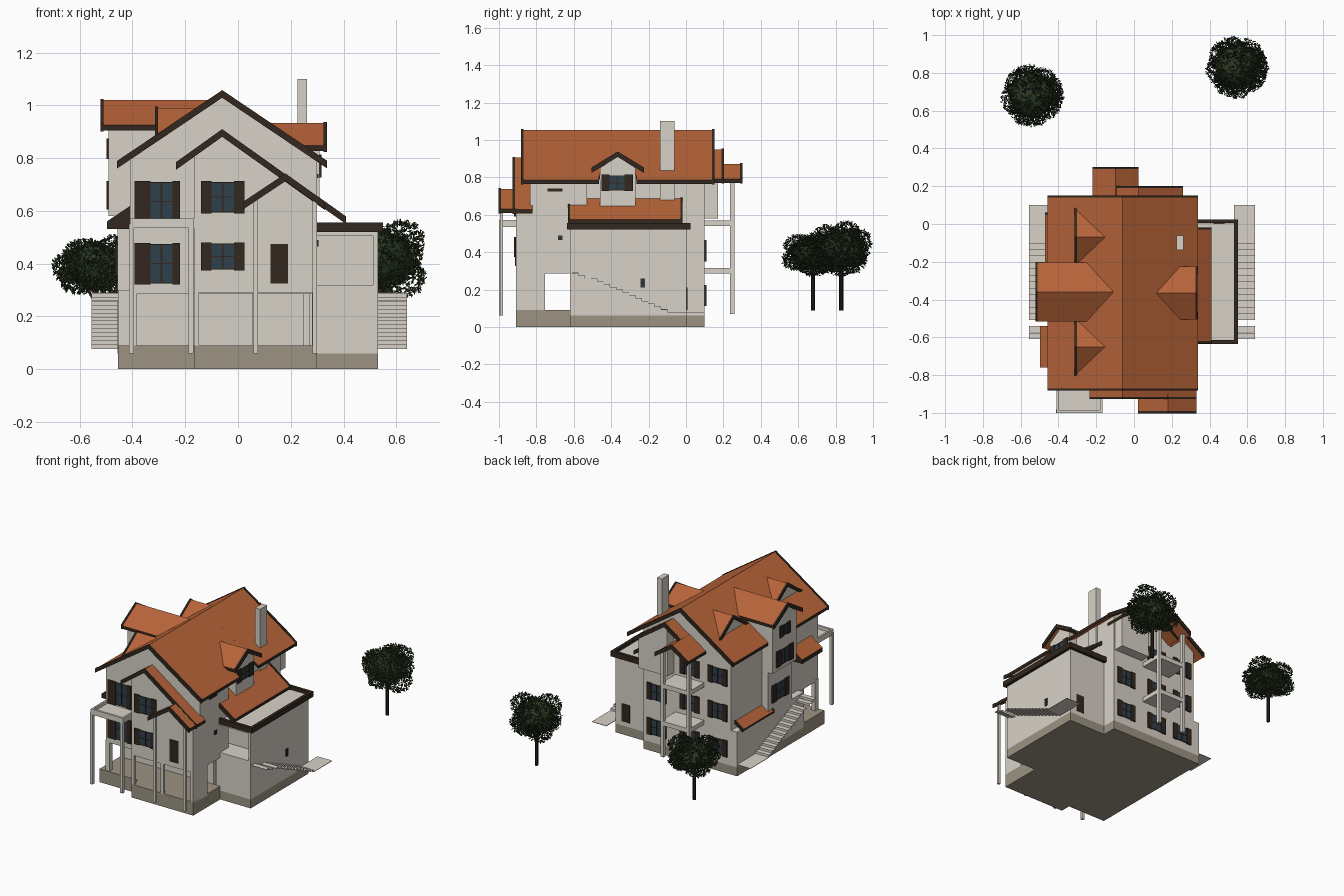
import bpy, bmesh, math, random
from mathutils import Vector

if "Cube" in bpy.data.objects:
    bpy.data.objects.remove(bpy.data.objects["Cube"])
random.seed(4)

def mat(name, r, g, b):
    m = bpy.data.materials.new(name)
    m.diffuse_color = (r, g, b, 1)
    m.use_nodes = True
    m.node_tree.nodes["Principled BSDF"].inputs["Base Color"].default_value = m.diffuse_color
    return m
WALL = mat("plaster", .69, .645, .575)
ROOF = mat("roof_tile", .47, .125, .04)
TRIM = mat("dark_wood", .032, .021, .013)
BASE = mat("plinth_stone", .335, .295, .225)
GLASS = mat("window_glass", .028, .05, .072)
LEAF = mat("foliage", .024, .042, .016)
BARK = mat("bark", .02, .015, .011)

def finish(name, bm, mats, rule=None):
    bmesh.ops.recalc_face_normals(bm, faces=bm.faces)
    bm.normal_update()
    if rule:
        for f in bm.faces:
            f.material_index = rule(f)
    me = bpy.data.meshes.new(name)
    bm.to_mesh(me)
    bm.free()
    for m in mats:
        me.materials.append(m)
    ob = bpy.data.objects.new(name, me)
    bpy.context.collection.objects.link(ob)
    return ob

def prism(name, pts, axis, a, b, mats, rule=None):
    """Extrude a 2D profile along an axis: y takes (x,z), x takes (y,z), z takes (x,y)."""
    put = {'y': lambda p, t: (p[0], t, p[1]), 'x': lambda p, t: (t, p[0], p[1]),
           'z': lambda p, t: (p[0], p[1], t)}[axis]
    bm = bmesh.new()
    A = [bm.verts.new(put(p, a)) for p in pts]
    B = [bm.verts.new(put(p, b)) for p in pts]
    bm.faces.new(A)
    bm.faces.new(B[::-1])
    n = len(pts)
    for i in range(n):
        bm.faces.new((A[i], B[i], B[(i + 1) % n], A[(i + 1) % n]))
    return finish(name, bm, mats if isinstance(mats, list) else [mats], rule)

def box(name, x0, x1, y0, y1, z0, z1, m):
    return prism(name, [(x0, y0), (x1, y0), (x1, y1), (x0, y1)], 'z', z0, z1, m)

def roof(name, line, axis, a, b, t=.02, rims=(True, True)):
    """Tiled slab following a line, tile colour on both slopes, dark wood edges and verge boards."""
    prof = line + [(p, z - t) for p, z in line[::-1]]
    prism(name, prof, axis, a, b, [ROOF, TRIM], lambda f: 0 if abs(f.normal.z) > .3 else 1)
    verge = [(p, z + .005) for p, z in line] + [(p, z - t - .004) for p, z in line[::-1]]
    for use, e, d in ((rims[0], a, .01), (rims[1], b, -.01)):
        if use:
            prism(name + "_verge", verge, axis, e - d * .2, e + d, TRIM)

def window(name, face, pos, c, z0, z1, w, s1=.035, s2=None, shutters=True, glass=GLASS):
    """Plates on a wall; face is '-y','y','-x' or 'x', pos is the wall plane."""
    s2 = s1 if s2 is None else s2
    d = -1 if face[0] == '-' else 1
    def plate(n, a, b, p, q, t, m):
        lo, hi = sorted((pos - d * .002, pos + d * t))
        if face[-1] == 'y':
            box(n, a, b, lo, hi, p, q, m)
        else:
            box(n, lo, hi, a, b, p, q, m)
    plate(name + "_pane", c - w / 2, c + w / 2, z0, z1, .004, glass)
    if glass is GLASS:
        plate(name + "_mullion", c - .003, c + .003, z0, z1, .006, TRIM)
        for z in (z0 + .002, (z0 + z1) / 2, z1 - .002):
            plate(name + "_bar", c - w / 2, c + w / 2, z - .002, z + .002, .006, TRIM)
    if shutters:
        plate(name + "_shutter", c - w / 2 - s1, c - w / 2, z0 - .004, z1 + .004, .009, TRIM)
        plate(name + "_shutter", c + w / 2, c + w / 2 + s2, z0 - .004, z1 + .004, .009, TRIM)

main = lambda x: 1.035 - .67 * abs(x + .06)      # underside of main roof
front = lambda x: .888 - .713 * abs(x + .06)     # underside of front gable

# plinth
prism("plinth", [(-.455, .1), (-.455, -.62), (.53, -.62), (.53, .003), (.25, .003), (.25, .1)], 'z', 0, .06, BASE)
prism("porch_plinth", [(-.455, -.615), (-.455, -.84), (-.167, -.84), (-.167, -.91), (.3, -.91), (.3, -.615)], 'z', 0, .09, BASE)

# main walls
box("ground_floor", -.455, .25, -.62, .1, .06, .3, WALL)
box("porch_ceiling", -.41, .3, -.835, -.6, .285, .3, WALL)
for n, xr, y0, y1 in (("front_house", .3, -.835, -.53), ("rear_house", .25, -.53, .1)):
    prism(n, [(-.41, .29), (xr, .29), (xr, main(xr)), (-.06, main(-.06)), (-.41, main(-.41))], 'y', y0, y1, WALL)
prism("front_bay", [(-.167, .29), (.3, .29), (.3, front(.3)), (-.06, front(-.06)), (-.167, front(-.167))], 'y', -.91, -.8, WALL)
box("porch_side_wall", .28, .3, -.91, -.755, .08, .3, WALL)
for x in (-.167, .055):
    box("porch_post", x, x + .02, -.91, -.89, .08, .3, WALL)
box("porch_post", -.413, -.385, -.835, -.8, .08, .3, WALL)

# main roof, notched where the side bays rise through the eaves
full = [(-.458, .785), (-.06, 1.053), (.338, .785)]
notch = [(-.43, .804), (-.06, 1.053), (.302, .809)]
roof("main_roof_front", full, 'y', -.88, -.465, rims=(True, False))
roof("main_roof_middle", notch, 'y', -.465, -.265, rims=(False, False))
roof("main_roof_rear", full, 'y', -.265, .15, rims=(False, True))

# front and annex roofs
roof("front_gable_roof", [(-.235, .78), (-.06, .905), (.33, .627)], 'y', -.925, -.82, rims=(True, False))
roof("front_porch_roof", [(.02, .63), (.18, .737), (.33, .63)], 'y', -1, -.9, rims=(True, False))
roof("annex_pent_roof", [(.22, .709), (.41, .574)], 'y', -.63, -.02)
for x in (.058, .283):
    box("front_porch_post", x, x + .017, -.995, -.978, .06, .64, WALL)

# flat-roofed annex with a front loggia
box("annex", .2, .53, -.48, .003, .06, .535, WALL)
box("annex_loggia_floor", .27, .53, -.62, -.47, .06, .32, WALL)
box("annex_loggia_wall", .512, .53, -.62, -.47, .32, .535, WALL)
box("annex_loggia_lintel", .3, .53, -.62, -.47, .505, .535, WALL)
box("annex_parapet_front", .3, .55, -.635, -.615, .52, .557, TRIM)
box("annex_parapet_back", .25, .55, .005, .025, .52, .557, TRIM)
box("annex_parapet_side", .53, .55, -.635, .025, .52, .557, TRIM)
window("annex_window", 'x', .53, -.232, .21, .26, .024, shutters=False)
window("annex_door", 'y', .003, .45, .09, .21, .06, shutters=False, glass=TRIM)

# left cross gable
roof("left_wing_roof", [(-.515, .925), (-.36, 1.02), (-.205, .925)], 'x', -.52, -.11, rims=(True, False))
prism("left_wing", [(-.49, .58), (-.23, .58), (-.23, .915), (-.36, 1.0), (-.49, .915)], 'x', -.49, -.3, WALL)
box("left_wing_lower", -.457, -.4, -.49, -.23, .06, .6, WALL)
window("left_wing_window", '-x', -.457, -.36, .36, .47, .09, .045)
window("left_wing_window", '-x', -.49, -.36, .61, .71, .09, .045)
window("left_wing_attic_window", '-x', -.49, -.36, .8, .87, .05, .03)

# small triangular dormers on the left slope
for y in (-.07, -.65):
    roof("left_dormer_roof", [(y - .155, .88), (y, .99), (y + .155, .88)], 'x', -.313, -.15, .015, (True, False))
    prism("left_dormer_gable", [(y - .14, .87), (y + .14, .87), (y, .975)], 'x', -.303, -.25, WALL)

# right dormer
roof("right_dormer_roof", [(-.505, .848), (-.365, .933), (-.225, .848)], 'x', .115, .335, rims=(False, True))
prism("right_dormer", [(-.46, .645), (-.27, .645), (-.27, .85), (-.365, .91), (-.46, .85)], 'x', .2, .308, WALL)
window("right_dormer_window", 'x', .308, -.368, .73, .81, .08, .045)

# chimney, left pent roofs
box("chimney", .225, .262, -.138, -.062, .68, 1.1, WALL)
prism("left_pent_roof", [(-.497, .56), (-.405, .622), (-.405, .532), (-.497, .532)], 'y', -.76, -.54,
      [ROOF, TRIM], lambda f: 0 if f.normal.z > .3 else 1)
roof("left_low_roof", [(-.47, .305), (-.4, .355)], 'y', -.28, .06, .012)

# front balcony on posts
box("front_balcony", -.41, -.167, -1, -.83, .535, .55, WALL)
for x0, x1, y0, y1 in ((-.41, -.167, -1, -.985), (-.41, -.398, -1, -.83), (-.179, -.167, -1, -.9)):
    box("front_balcony_rim", x0, x1, y0, y1, .535, .572, WALL)
for x in (-.413, -.187):
    box("front_balcony_post", x, x + .018, -1, -.982, .06, .55, WALL)

# front openings and right-hand wall slots
window("front_left_door", '-y', -.835, -.29, .325, .475, .085, .06, .028)
window("front_left_door", '-y', -.835, -.29, .56, .71, .085, .06, .028)
for z0, z1 in ((.378, .477), (.595, .71)):
    window("front_bay_window", '-y', -.91, -.058, z0, z1, .085, .04)
window("front_door", '-y', -.91, .157, .325, .475, .066, shutters=False, glass=TRIM)
window("side_window", 'x', .3, -.672, .465, .49, .025, shutters=False)
window("side_slot", 'x', .3, -.7, .725, .74, .08, shutters=False)

# rear gables, balconies and windows
roof("rear_gable_roof", [(-.2, .795), (.025, .95), (.26, .79)], 'y', .05, .2, rims=(False, True))
prism("rear_bay", [(.02, .58), (.24, .58), (.24, .785), (.025, .93)], 'y', .05, .17, WALL)
roof("rear_balcony_roof", [(-.22, .79), (-.098, .872), (.025, .79)], 'y', .08, .3, rims=(False, True))
for z in (.3, .555):
    box("rear_balcony", -.205, .01, .09, .258, z - .015, z + .015, WALL)
for x in (-.205, -.012):
    box("rear_balcony_post", x, x + .022, .236, .258, .07, .785, WALL)
for x in (-.31, -.1, .15):
    for z in (.115, .355, .595):
        if x < 0 or z < .5:
            window("rear_window", 'y', .1, x, z, z + .105, .075, .035)

# outside stairs on both sides: thin treads and risers
for s, xa, xb in ((-1, -.555, -.455), (1, .53, .64)):
    box("stair_landing", xa, xb, -.1, .1, .077, .08, WALL)
    for i in range(14):
        y = -.1 - .034 * i if i < 12 else -.54 - .036 * (i - 12)
        z = .08 + .015 * (i + 1)
        box("stair_tread", xa, xb, y - .034, y, z - .003, z, WALL)
        box("stair_riser", xa, xb, y - .002, y, z - .015, z, WALL)

# trees
def tree(x, y, zc, r, rz):
    bm = bmesh.new()
    lumps = [(Vector((0, 0, 0)), .8)]
    for i in range(9):
        a = i * 2.4
        lumps.append((Vector((math.cos(a) * .5, math.sin(a) * .5, -.5 + .125 * i)), .5))
    for c, q in lumps:
        for k in range(1100 if q > .6 else 480):
            d = Vector([random.gauss(0, 1) for _ in range(3)]).normalized()
            p = c + d * q * random.uniform(.8, 1.05)
            p = Vector((x + p.x * r, y + p.y * r, zc + p.z * rz))
            u = Vector([random.gauss(0, 1) for _ in range(3)]).normalized()
            v = u.orthogonal().normalized()
            vs = [bm.verts.new(p + o) for o in (u * .009, v * .005, u * -.009, v * -.005)]
            bm.faces.new(vs)
    ball = bmesh.ops.create_icosphere(bm, subdivisions=2, radius=.72)["verts"]
    for v in ball:
        v.co = Vector((x + v.co.x * r, y + v.co.y * r, zc + v.co.z * rz))
    finish("tree_crown", bm, [LEAF])
    ring = [(x + .011 * math.cos(i * math.pi / 4), y + .011 * math.sin(i * math.pi / 4)) for i in range(8)]
    prism("tree_trunk", ring, 'z', .087, zc, BARK)
    for dx in (-1, 1):      # forked branches
        prism("tree_branch", [(x - .006, zc - .14), (x + .006, zc - .14), (x + dx * .07 + .004, zc - .02),
                              (x + dx * .07 - .004, zc - .02)], 'y', y - .005, y + .005, BARK)
tree(-.54, .68, .39, .165, .118)
tree(.545, .83, .418, .165, .147)
